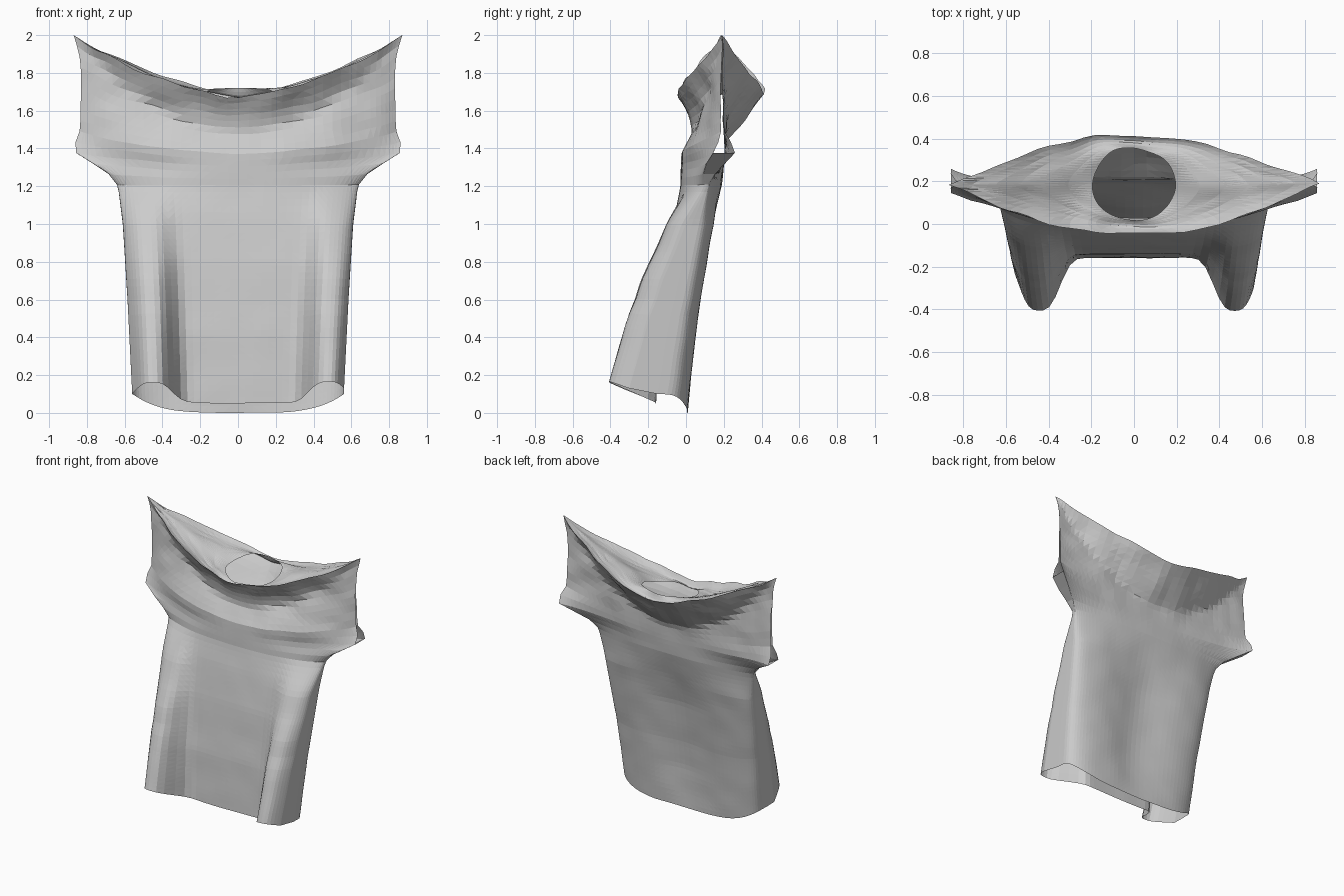
import bpy, bmesh, math
from mathutils import noise

if "Cube" in bpy.data.objects:
    bpy.data.objects.remove(bpy.data.objects["Cube"], do_unlink=True)

cloth = bpy.data.materials.new("pale grey cloth")
cloth.use_nodes = True
cloth.diffuse_color = (0.6, 0.6, 0.6, 1)
cloth.node_tree.nodes["Principled BSDF"].inputs["Base Color"].default_value = (0.6, 0.6, 0.6, 1)

COLS, ROWS, TOP, ARMPIT = 44, 48, 1.70, 1.2

# Profiles by height: half width, and depth of the front, back and side edges
WIDTH = [(0, .55), (.6, .58), (1, .605), (1.2, .63), (1.29, .7), (1.36, .85), (1.42, .86),
         (1.5, .83), (1.8, .825), (1.9, .835), (2, .865)]
FRONT = [(0, -.16), (.4, -.14), (.8, -.1), (1.05, -.06), (1.2, -.03), (1.38, -.025),
         (1.48, .03), (1.58, .08), (TOP, .1)]
BACK = [(0, .015), (.49, .07), (.9, .135), (1.2, .19), (1.45, .215), (TOP, .22)]
SIDE = [(0, -.15), (.5, -.08), (1, .03), (1.25, .13), (1.32, .215), (1.4, .19), (TOP, .185)]
CUFF = [(1.2, 0), (1.28, .05), (1.32, .06), (1.37, .01), (TOP, 0)]
FOLD = [(0, .25), (.5, .18), (.7, .143), (.86, .09), (1.05, .04), (1.2, 0)]
DENT = [(0, .01), (.3, .04), (.8, .045), (1.2, 0)]


def sample(profile, h):
    if h <= profile[0][0]:
        return profile[0][1]
    for (a, va), (b, vb) in zip(profile, profile[1:]):
        if h <= b:
            return va + (vb - va) * (h - a) / (b - a)
    return profile[-1][1]


def cloth_point(s, h, back):
    """Point on the front or back panel, s runs across and h runs up."""
    u = math.sin(math.pi / 2 * s)
    a = abs(u)
    lens = math.cos(math.pi / 2 * a)
    way = 1 if back else -1
    # Hem sags in the middle, shoulders rise to pointed tips
    gather = math.exp(-(abs(a - (.84 if u > 0 else .79)) / .2) ** 3)
    hem = .1 * a ** 4 if back else .05 + .1 * gather + .02 * a * a
    z = h + hem * max(0, 1 - h / .6)
    rise = .27 * a ** 1.5 + .03 * a ** 12 + (-.01 if back else -.03) * (1 - a * a)
    z += rise * max(0, (h - ARMPIT) / (TOP - ARMPIT))
    # Rounded tube below, lens shape above
    k = min(1, max(0, (h - 1) / .3))
    power = 4 if back else 3
    tube = max(0, 1 - a ** power) ** (1 / power)
    shape = tube + (1 - a ** 2.5 - tube) * k
    mid = sample(SIDE, h)
    y = mid + (sample(BACK if back else FRONT, h) - mid) * shape
    y += way * sample(CUFF, h) * a ** 8
    # Forward folds at the front sides, shallow hollow down the back
    if back:
        y -= sample(DENT, h) * math.exp(-(a / .4) ** 2)
    else:
        y -= sample(FOLD, h) * gather
    # Collar flares outward above a crease
    reach = (.26 if back else .2) * (1 - a * a) + .001
    flare = max(0, 1 - (TOP - h) / reach)
    y += way * (.2 if back else .15) * flare * lens
    return (u * sample(WIDTH, z) + .005 * u, y, z)


def skin(bm, lower, upper):
    for i in range(len(lower) - 1):
        bm.faces.new((lower[i], lower[i + 1], upper[i + 1], upper[i]))


bm = bmesh.new()
span = [2 * i / COLS - 1 for i in range(COLS + 1)]
heights = [TOP * r / ROWS for r in range(ROWS + 1)]

# Body panels, with the sides closed up to the sleeve openings
front = [[bm.verts.new(cloth_point(s, h, False)) for s in span] for h in heights]
back = [[bm.verts.new(cloth_point(-s, h, True)) for s in span] for h in heights]
for r in range(ROWS):
    skin(bm, front[r], front[r + 1])
    skin(bm, back[r], back[r + 1])
    if heights[r + 1] < 1.32:
        skin(bm, [front[r][-1], back[r][0]], [front[r + 1][-1], back[r + 1][0]])
        skin(bm, [back[r][-1], front[r][0]], [back[r + 1][-1], front[r + 1][0]])

# Shoulder panel sinks from the rim to the round neck opening
rim = front[-1] + back[-1]
neck = []
for side in (1, -1):
    for s in span:
        angle = math.pi / 2 * s
        y = -math.cos(angle) * side
        neck.append((.195 * math.sin(angle) * side, .185 + .175 * y, 1.685 + .035 * y))
STEPS = 6
ring = rim
for n in range(1, STEPS + 1):
    t = n / STEPS
    fresh = []
    for v, goal in zip(rim, neck):
        p = [a + (b - a) * t for a, b in zip(v.co, goal)]
        p[2] -= .03 * math.sin(math.pi * t)
        fresh.append(bm.verts.new(p))
    skin(bm, ring + ring[:1], fresh + fresh[:1])
    ring = fresh

# Soft crumples, stronger toward the shoulders
for v in bm.verts:
    amount = .003 + .016 * min(1, max(0, (v.co.z - 1.3) / .35))
    crumple = noise.noise_vector(v.co * 6)
    v.co.y += amount * crumple.y
    v.co.z += amount * crumple.z * (1 - min(1, abs(v.co.x) / .87) ** 8)

bmesh.ops.remove_doubles(bm, verts=bm.verts, dist=.0015)
bmesh.ops.triangulate(bm, faces=bm.faces)
bmesh.ops.recalc_face_normals(bm, faces=bm.faces)

# Rest on the ground
low = min(v.co.z for v in bm.verts)
for v in bm.verts:
    v.co.z -= low

mesh = bpy.data.meshes.new("draped_shirt")
bm.to_mesh(mesh)
bm.free()
mesh.materials.append(cloth)
shirt = bpy.data.objects.new("draped_shirt", mesh)
bpy.context.collection.objects.link(shirt)
